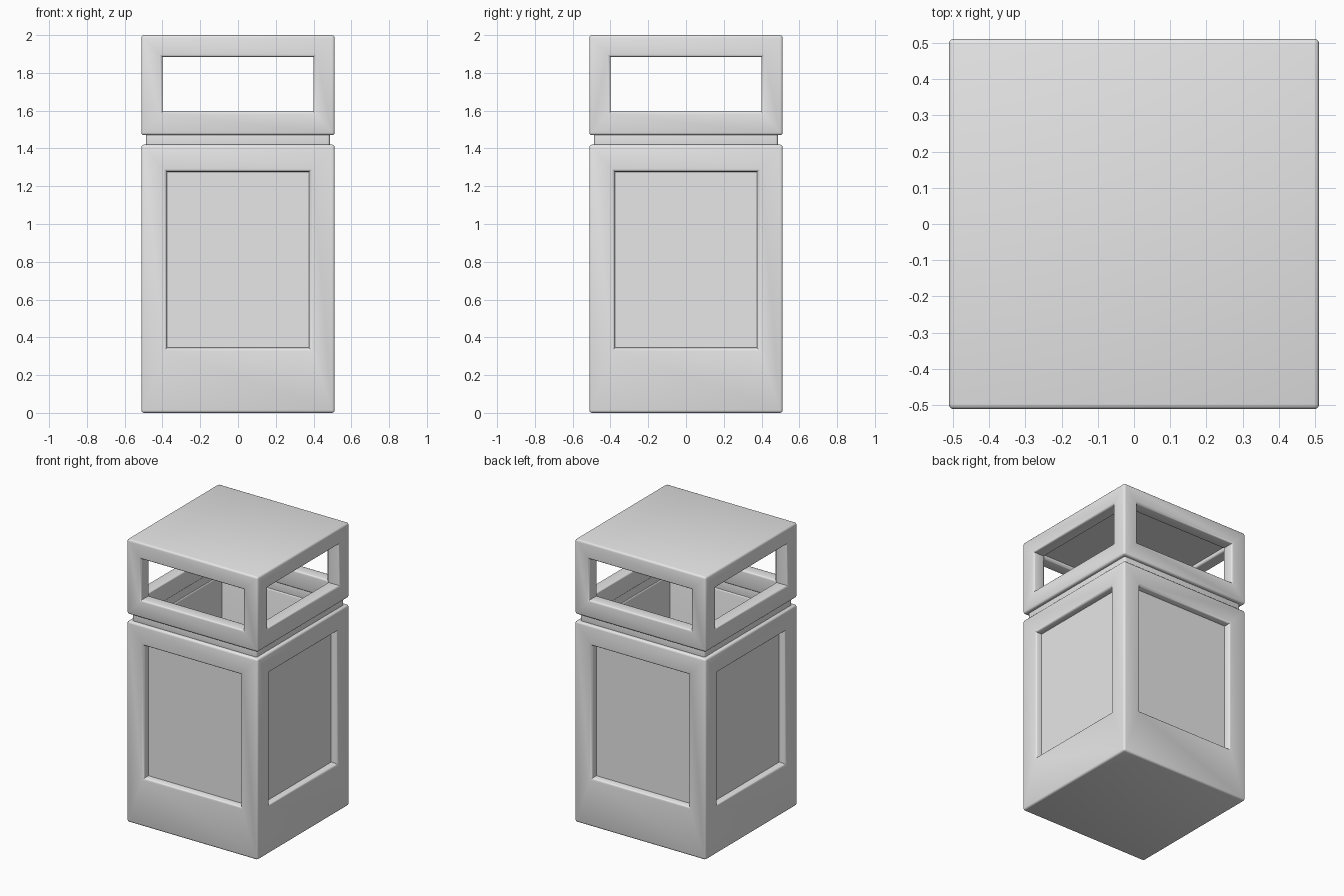
import bpy, bmesh, math
from mathutils import Matrix

if "Cube" in bpy.data.objects:
    bpy.data.objects.remove(bpy.data.objects["Cube"])

OUTER, NECK, INNER = 0.512, 0.487, 0.42
BODY_TOP, LID_BOTTOM, LID_TOP = 1.42, 1.47, 2.0
BEVEL = 0.014

grey = bpy.data.materials.new("warm_grey_paint")
grey.use_nodes = True
grey.diffuse_color = (0.8, 0.8, 0.8, 1)
grey.node_tree.nodes["Principled BSDF"].inputs["Base Color"].default_value = (0.8, 0.8, 0.8, 1)


def new_object(name, bm):
    mesh = bpy.data.meshes.new(name)
    bmesh.ops.recalc_face_normals(bm, faces=bm.faces)
    bm.to_mesh(mesh)
    bm.free()
    obj = bpy.data.objects.new(name, mesh)
    bpy.context.collection.objects.link(obj)
    return obj


def box(name, hx, hy, z0, z1):
    bm = bmesh.new()
    bmesh.ops.create_cube(bm, size=2)
    for v in bm.verts:
        v.co = (v.co.x * hx, v.co.y * hy, z1 if v.co.z > 0 else z0)
    return new_object(name, bm)


def panel_cutter(angle):
    """Slightly tapered block that sinks one panel into a side wall."""
    obj = box("panel_cutter", 0.375, 0.2, 0.345, 1.275)
    for v in obj.data.vertices:
        outside = v.co.y < 0
        v.co.y = -0.6 if outside else -OUTER + 0.045
        if outside:
            v.co.x *= 1.03
            v.co.z += 0.012 if v.co.z > 1 else -0.012
    obj.data.transform(Matrix.Rotation(angle, 4, "Z"))
    return obj


def finish(obj, cutters):
    """Cut, then round the outward edges and shade smoothly."""
    for cutter in cutters:
        mod = obj.modifiers.new("cut", "BOOLEAN")
        mod.operation = "DIFFERENCE"
        mod.solver = "EXACT"
        mod.object = cutter
    bpy.context.view_layer.update()
    shape = obj.evaluated_get(bpy.context.evaluated_depsgraph_get())
    bm = bmesh.new()
    bm.from_mesh(shape.to_mesh())
    obj.modifiers.clear()
    bmesh.ops.dissolve_limit(bm, angle_limit=0.01, verts=bm.verts, edges=bm.edges)
    edges = [e for e in bm.edges
             if len(e.link_faces) == 2 and e.calc_face_angle_signed() > 0.5]
    bmesh.ops.bevel(bm, geom=edges, offset=BEVEL, segments=3, profile=0.5,
                    affect="EDGES", clamp_overlap=True)
    bm.to_mesh(obj.data)
    bm.free()
    obj.data.materials.clear()
    obj.data.materials.append(grey)
    for cutter in cutters:
        bpy.data.objects.remove(cutter)
    bpy.ops.object.select_all(action="DESELECT")
    obj.select_set(True)
    bpy.context.view_layer.objects.active = obj
    bpy.ops.object.shade_smooth_by_angle(angle=math.radians(40))


# Hollow body with a sunken panel on each side
body = box("bin_body", OUTER, OUTER, 0, BODY_TOP)
finish(body, [box("body_cavity", INNER, INNER, 0.09, 1.6)]
       + [panel_cutter(i * math.pi / 2) for i in range(4)])

# Narrow collar joining body and lid
collar = box("collar", NECK, NECK, BODY_TOP - 0.03, LID_BOTTOM + 0.03)
finish(collar, [box("collar_hole", INNER + 0.005, INNER + 0.005, 1.2, 1.7)])

# Hooded lid with an opening on each side
lid = box("lid", OUTER, OUTER, LID_BOTTOM, LID_TOP)
finish(lid, [box("lid_cavity", INNER, INNER, 1.3, 1.91),
             box("opening_front_back", 0.4, 0.7, 1.595, 1.885),
             box("opening_left_right", 0.7, 0.4, 1.595, 1.885)])
